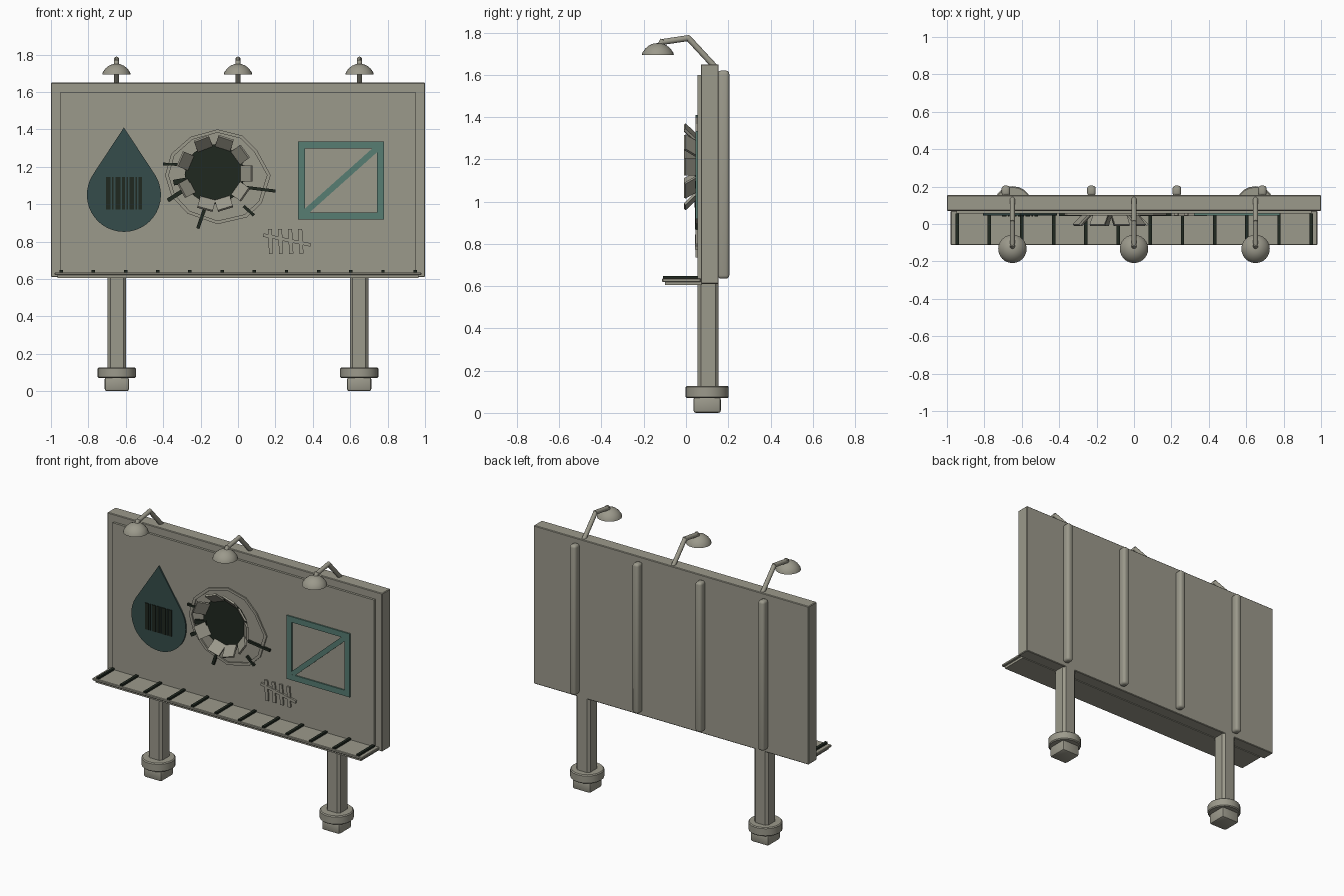
import bpy, bmesh, math
from mathutils import Matrix, Vector

cube = bpy.data.objects.get("Cube")
if cube:
    bpy.data.objects.remove(cube, do_unlink=True)


def material(name, rgb):
    m = bpy.data.materials.new(name)
    m.use_nodes = True
    m.diffuse_color = (*rgb, 1)
    m.node_tree.nodes["Principled BSDF"].inputs["Base Color"].default_value = (*rgb, 1)
    return m


GREY = material("warm grey", (0.33, 0.32, 0.26))
DARK = material("near black green", (0.014, 0.021, 0.014))
DROP = material("deep teal", (0.036, 0.073, 0.069))
TEAL = material("faded teal", (0.095, 0.205, 0.17))


def finish(name, bm, mat, smooth=False):
    bmesh.ops.recalc_face_normals(bm, faces=bm.faces)
    mesh = bpy.data.meshes.new(name)
    bm.to_mesh(mesh)
    bm.free()
    mesh.materials.append(mat)
    ob = bpy.data.objects.new(name, mesh)
    bpy.context.collection.objects.link(ob)
    if smooth:
        bpy.ops.object.select_all(action='DESELECT')
        ob.select_set(True)
        bpy.context.view_layer.objects.active = ob
        bpy.ops.object.shade_smooth_by_angle(angle=math.radians(35))
    return ob


def box(name, lo, hi, mat=GREY, bevel=0, segments=1, vertical_only=False):
    lo, hi = Vector(lo), Vector(hi)
    bm = bmesh.new()
    place = Matrix.Translation((lo + hi) / 2) @ Matrix.Diagonal((*(hi - lo), 1))
    bmesh.ops.create_cube(bm, size=1, matrix=place)
    if bevel:
        edges = [e for e in bm.edges if not vertical_only
                 or abs(e.verts[0].co.z - e.verts[1].co.z) > 0.1]
        bmesh.ops.bevel(bm, geom=edges, offset=bevel, segments=segments,
                        profile=0.5, affect='EDGES')
    return finish(name, bm, mat, segments > 1)


def plate(name, points, front, back, mat):
    """Extrude an outline in x, z from the front to the back depth."""
    bm = bmesh.new()
    face = bm.faces.new([bm.verts.new((x, front, z)) for x, z in points])
    out = bmesh.ops.extrude_face_region(bm, geom=[face])
    bmesh.ops.translate(bm, vec=(0, back - front, 0),
                        verts=[g for g in out["geom"] if isinstance(g, bmesh.types.BMVert)])
    return finish(name, bm, mat)


def stroke(name, start, end, width, mat, front=0.045, back=0.056):
    a, b = Vector(start), Vector(end)
    d = (b - a).normalized() * width / 2
    n = Vector((-d.y, d.x))
    return plate(name, [a + n, b + n, b - n, a - n], front, back, mat)


def ring(name, outer, inner, front, back, mat):
    """Flat closed band between two outlines with equal point counts."""
    bm = bmesh.new()
    loops = [[bm.verts.new((x, y, z)) for x, z in pts]
             for pts, y in ((outer, back), (outer, front), (inner, front), (inner, back))]
    n = len(outer)
    for k in range(4):
        a, b = loops[k], loops[(k + 1) % 4]
        for i in range(n):
            j = (i + 1) % n
            bm.faces.new((a[i], a[j], b[j], b[i]))
    return finish(name, bm, mat)


def lathe(name, profile, centre, sides, mat):
    bm = bmesh.new()
    verts = [bm.verts.new((r, 0, z)) for r, z in profile]
    edges = [bm.edges.new(p) for p in zip(verts, verts[1:])]
    bmesh.ops.spin(bm, geom=verts + edges, cent=(0, 0, 0), axis=(0, 0, 1),
                   angle=math.tau, steps=sides)
    bmesh.ops.remove_doubles(bm, verts=bm.verts, dist=0.0001)
    bmesh.ops.translate(bm, vec=centre, verts=bm.verts)
    return finish(name, bm, mat, True)


def rod(name, start, end, radius):
    a, b = Vector(start), Vector(end)
    turn = (b - a).to_track_quat('Z', 'Y').to_matrix().to_4x4()
    bm = bmesh.new()
    bmesh.ops.create_cone(bm, cap_ends=True, segments=12, radius1=radius, radius2=radius,
                          depth=(b - a).length, matrix=Matrix.Translation((a + b) / 2) @ turn)
    return finish(name, bm, GREY, True)


def circle(cx, cz, r, n, start=0.0, sweep=math.tau):
    return [(cx + r * math.cos(start + sweep * i / n),
             cz + r * math.sin(start + sweep * i / n)) for i in range(n)]


# Board, raised face and rear ribs
box("board", (-1, 0.07, 0.61), (1, 0.155, 1.65), bevel=0.004)
box("board_face", (-0.95, 0.055, 0.63), (0.95, 0.075, 1.6))
for i in range(4):
    x = -0.685 + 0.457 * i
    box("rear_rib", (x - 0.023, 0.15, 0.635), (x + 0.023, 0.205, 1.62), bevel=0.016, segments=3)

# Catwalk shelf with dark slats
box("shelf_base", (-0.965, -0.1, 0.605), (0.965, 0.075, 0.622))
box("shelf_top", (-0.98, -0.113, 0.62), (0.98, 0.07, 0.636), bevel=0.003)
for i in range(12):
    x = -0.945 + 0.172 * i
    box("shelf_slat", (x - 0.009, -0.11, 0.634), (x + 0.009, 0.056, 0.648), DARK)

# Legs with collars and feet
for x in (-0.648, 0.648):
    box("leg", (x - 0.05, 0.055, 0.05), (x + 0.05, 0.155, 0.615), bevel=0.015, vertical_only=True)
    lathe("leg_collar", [(0, 0.07), (0.096, 0.07), (0.102, 0.076), (0.102, 0.122),
                         (0.096, 0.128), (0, 0.128)], (x, 0.1, 0), 20, GREY)
    box("foot", (x - 0.065, 0.035, 0), (x + 0.065, 0.165, 0.075), bevel=0.012, segments=2)

# Lamps on bent arms
for x in (-0.65, 0, 0.65):
    rod("lamp_post", (x, 0.135, 1.64), (x, 0.01, 1.775), 0.014)
    rod("lamp_arm", (x, 0.018, 1.775), (x, -0.115, 1.755), 0.014)
    rod("lamp_neck", (x, -0.125, 1.735), (x, -0.108, 1.765), 0.014)
    lathe("lamp_shade", [(0, 1.7), (0.066, 1.693), (0.076, 1.693), (0.073, 1.705), (0.06, 1.724),
                         (0.042, 1.739), (0.022, 1.748), (0, 1.75)], (x, -0.133, 0), 24, GREY)

# Drop emblem with bars
reach = math.acos(0.198 / 0.36)
drop = [(-0.61, 1.41)] + circle(-0.61, 1.05, 0.198, 28, math.pi / 2 + reach,
                                math.tau - 2 * reach)
drop.append((-0.61 + 0.198 * math.sin(reach), 1.05 + 0.198 * math.cos(reach)))
plate("drop_emblem", drop, 0.046, 0.056, DROP)
x = -0.705
for width, gap in ((0.024, 0.008), (0.008, 0.01), (0.026, 0.008), (0.016, 0.008),
                   (0.008, 0.008), (0.024, 0.01), (0.008, 0.007), (0.018, 0)):
    box("drop_bar", (x, 0.041, 0.972), (x + width, 0.047, 1.145), DARK)
    x += width + gap

# Torn hole: dark disc, bent flaps, dented outline and cracks
plate("hole", circle(-0.125, 1.16, 0.16, 16), 0.046, 0.056, DARK)
for degrees in (0, 36, 72, 111, 157, 208, 255, 287, 325):
    a = math.radians(degrees)
    out = Vector((math.cos(a), 0, math.sin(a)))
    along = (out * 0.06 + Vector((0, -0.06, 0))).normalized()
    side = Vector((-math.sin(a), 0, math.cos(a)))
    up = along.cross(side)
    turn = Matrix((along, side, up)).transposed().to_4x4()
    centre = Vector((-0.125, 0.024, 1.165)) + out * 0.168
    bm = bmesh.new()
    bmesh.ops.create_cube(bm, size=1, matrix=Matrix.Translation(centre) @ turn
                          @ Matrix.Diagonal((0.085, 0.085, 0.012, 1)))
    finish("torn_flap", bm, GREY)
dent = [(0.285, 0), (0.25, 32), (0.25, 58), (0.245, 90), (0.25, 125), (0.272, 155),
        (0.28, 180), (0.27, 205), (0.26, 232), (0.262, 270), (0.275, 305), (0.28, 328)]


def dented(scale):
    return [(-0.11 + r * scale * math.cos(math.radians(d)),
             1.155 + r * scale * math.sin(math.radians(d))) for r, d in dent]


ring("hole_outline", dented(1), dented(0.93), 0.046, 0.056, GREY)
for start, end, width in (((-0.40, 1.215), (-0.28, 1.21), 0.014),
                          ((-0.345, 1.115), (-0.26, 1.13), 0.03),
                          ((-0.375, 1.02), (-0.29, 1.075), 0.022),
                          ((-0.215, 0.87), (-0.18, 0.97), 0.018),
                          ((0.085, 0.94), (0.03, 0.99), 0.016),
                          ((0.20, 1.07), (0.04, 1.09), 0.016)):
    stroke("crack", start, end, width, DARK, front=0.042)


# Square frame with a diagonal
def square(inset):
    l, r, b, t = 0.32 + inset, 0.78 - inset, 0.918 + inset, 1.335 - inset
    return [(l, b), (r, b), (r, t), (l, t)]


ring("square_frame", square(0), square(0.037), 0.046, 0.056, TEAL)
stroke("frame_diagonal", (0.35, 0.948), (0.75, 1.305), 0.032, TEAL, front=0.047)

# Tally marks
for i in range(4):
    x = 0.172 + 0.054 * i
    stroke("tally_mark", (x + 0.005, 0.735), (x - 0.002, 0.868), 0.022, GREY)
stroke("tally_cross", (0.135, 0.835), (0.388, 0.782), 0.018, GREY, front=0.043)
